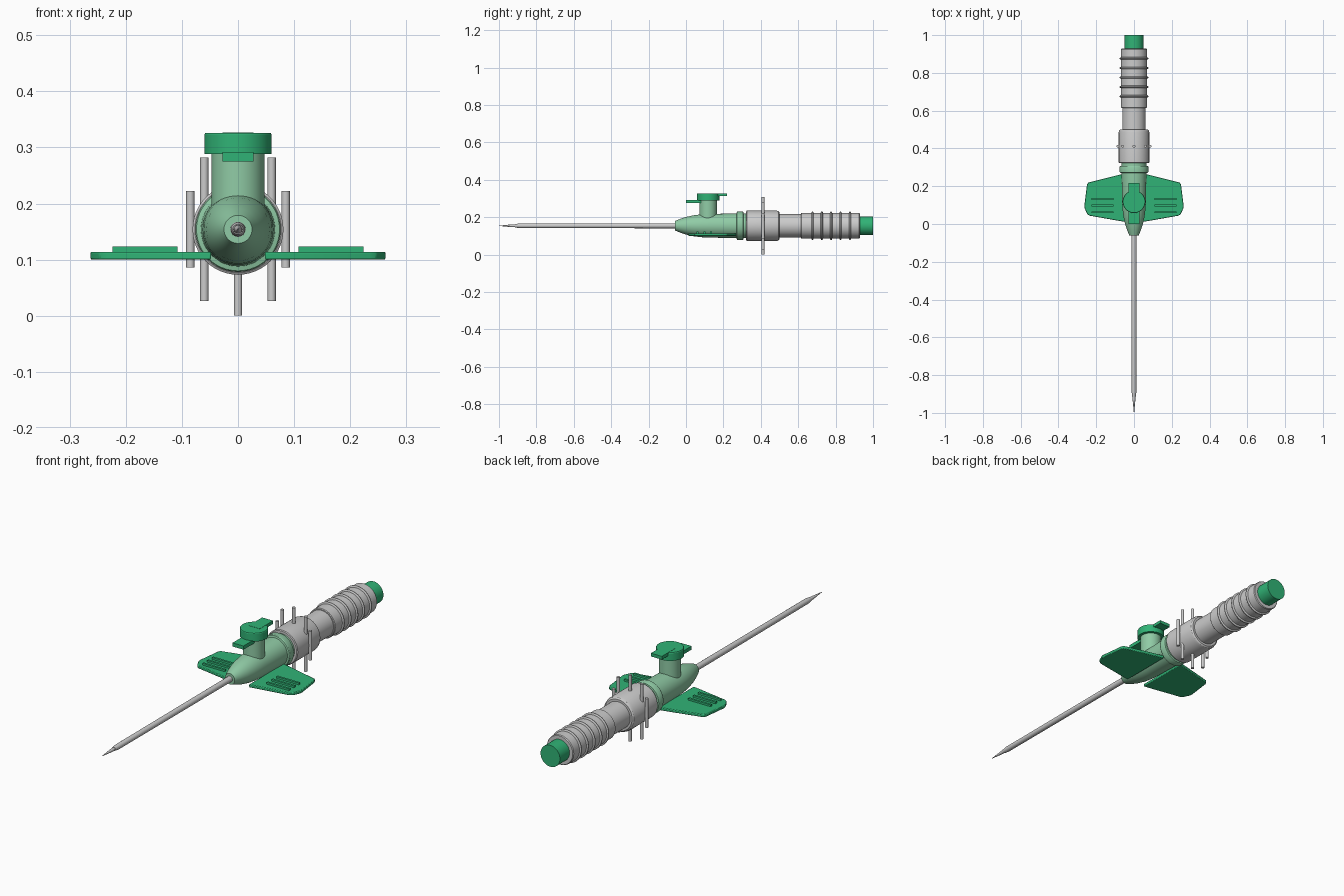
import bpy, bmesh
from math import sin, cos, pi, radians
from mathutils import Matrix, Vector

if "Cube" in bpy.data.objects:
    bpy.data.objects.remove(bpy.data.objects["Cube"])

AXIS_Z = 0.154  # height of the long axis


def material(name, rgb):
    m = bpy.data.materials.new(name)
    m.diffuse_color = (*rgb, 1)
    m.use_nodes = True
    m.node_tree.nodes["Principled BSDF"].inputs["Base Color"].default_value = m.diffuse_color
    return m


GREEN = material("green_plastic", (0.03, 0.45, 0.18))
PALE = material("pale_green_plastic", (0.28, 0.60, 0.38))
WHITE = material("clear_plastic", (0.75, 0.76, 0.77))


def finish(name, bm, mat=None):
    bmesh.ops.remove_doubles(bm, verts=bm.verts, dist=1e-5)
    bmesh.ops.recalc_face_normals(bm, faces=bm.faces)
    me = bpy.data.meshes.new(name)
    bm.to_mesh(me)
    bm.free()
    ob = bpy.data.objects.new(name, me)
    bpy.context.collection.objects.link(ob)
    if mat:
        me.materials.append(mat)
    bpy.ops.object.select_all(action='DESELECT')
    ob.select_set(True)
    bpy.context.view_layer.objects.active = ob
    bpy.ops.object.shade_smooth_by_angle(angle=radians(30))
    return ob


def lathe(name, profile, mat=None, n=48, upright_at=None):
    """Revolve (position, radius) pairs about the long axis, or about a vertical."""
    pts = [(profile[0][0], 0)] + list(profile) + [(profile[-1][0], 0)]
    bm = bmesh.new()
    rings = []
    for p, r in pts:
        ring = []
        for i in range(n):
            c, s = r * cos(2 * pi * i / n), r * sin(2 * pi * i / n)
            co = (c, p, AXIS_Z + s) if upright_at is None else (upright_at[0] + c, upright_at[1] + s, p)
            ring.append(bm.verts.new(co))
        rings.append(ring)
    for a, b in zip(rings, rings[1:]):
        for i in range(n):
            j = (i + 1) % n
            bm.faces.new((a[i], a[j], b[j], b[i]))
    bmesh.ops.dissolve_degenerate(bm, dist=1e-6, edges=bm.edges)
    return finish(name, bm, mat)


def box(name, lo, hi, mat=None):
    lo, hi = Vector(lo), Vector(hi)
    bm = bmesh.new()
    bmesh.ops.create_cube(bm, size=1, matrix=Matrix.Translation((lo + hi) / 2) @ Matrix.Diagonal((*(hi - lo), 1)))
    return finish(name, bm, mat)


# needle and its catheter tube
lathe("catheter_tube", [(-0.915, 0.009), (-0.89, 0.0125), (-0.04, 0.0135)], n=24)
needle = lathe("needle_tip", [(-1.0, 0.0008), (-0.93, 0.0075), (-0.88, 0.008)], n=24)

# hub: tapered nose, straight barrel, rear flange and neck
lathe("hub_body", [(-0.06, 0.025), (-0.03, 0.037), (0, 0.047), (0.04, 0.056), (0.08, 0.061),
                   (0.12, 0.063), (0.27, 0.066), (0.272, 0.074), (0.275, 0.076),
                   (0.302, 0.076), (0.306, 0.074), (0.307, 0.066), (0.335, 0.066)], PALE)

# injection port with cap and two finger tabs
PORT = (0, 0.118)
lathe("port_stem", [(0.16, 0.047), (0.295, 0.047)], PALE, upright_at=PORT)
lathe("port_cap", [(0.288, 0.060), (0.323, 0.060), (0.326, 0.058)], GREEN, upright_at=PORT)
box("cap_rear_tab", (-0.028, 0.12, 0.312), (0.028, 0.218, 0.327), GREEN)
box("cap_front_tab", (-0.028, 0.0, 0.275), (0.028, 0.10, 0.292), GREEN)

# wings with raised grip ribs
WING = [(0.048, 0.267), (0.08, 0.260), (0.243, 0.219), (0.249, 0.208), (0.263, 0.095),
        (0.261, 0.082), (0.247, 0.052), (0.235, 0.044), (0.07, 0.015), (0.048, 0.012)]
for side, sx in (("left", -1), ("right", 1)):
    bm = bmesh.new()
    face = bm.faces.new([bm.verts.new((sx * x, y, 0.100)) for x, y in WING])
    ext = bmesh.ops.extrude_face_region(bm, geom=[face])
    bmesh.ops.translate(bm, vec=(0, 0, 0.014), verts=[v for v in ext["geom"] if isinstance(v, bmesh.types.BMVert)])
    wing = finish(side + "_wing", bm, GREEN)
    bev = wing.modifiers.new("soft_edge", 'BEVEL')
    bev.width, bev.segments = 0.003, 2
    for i, y in enumerate((0.062, 0.098, 0.133)):
        a, b = sorted((sx * 0.108, sx * 0.224))
        box(f"{side}_wing_rib_{i + 1}", (a, y - 0.005, 0.110), (b, y + 0.005, 0.123), GREEN)

# collar with upright pins running through it
lathe("collar", [(0.322, 0.077), (0.325, 0.081), (0.485, 0.081), (0.495, 0.078), (0.50, 0.072)])
for i, (x, half) in enumerate(((-0.085, 0.068), (-0.06, 0.128), (0, 0.154), (0.06, 0.128), (0.085, 0.068))):
    lathe(f"collar_pin_{i + 1}", [(AXIS_Z - half, 0.0075), (AXIS_Z + half, 0.0075)], n=16, upright_at=(x, 0.412))

# clear chamber, ribbed grip and end plug
lathe("clear_chamber", [(0.49, 0.062), (0.625, 0.062)], WHITE)
grip = [(0.615, 0.066), (0.618, 0.069)]
for y in (0.676, 0.726, 0.776, 0.826, 0.877):
    grip += [(y - 0.006, 0.069), (y - 0.005, 0.073), (y - 0.002, 0.076),
             (y + 0.002, 0.076), (y + 0.005, 0.073), (y + 0.006, 0.069)]
grip += [(0.925, 0.069), (0.929, 0.066)]
lathe("ribbed_grip", grip)
lathe("end_plug", [(0.91, 0.050), (1.0, 0.050)], GREEN)
